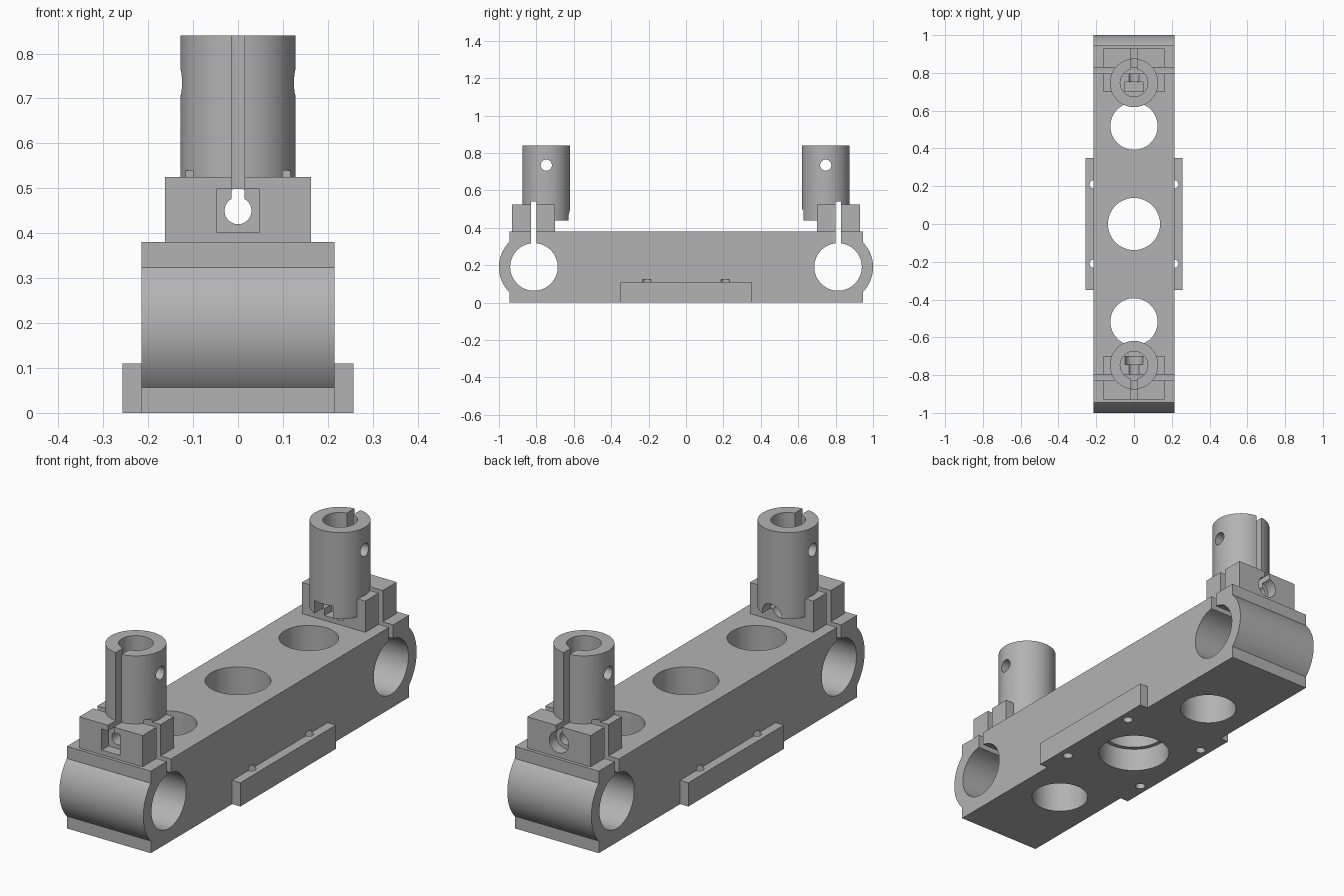
import bpy, bmesh, math
from mathutils import Matrix, Vector

old = bpy.data.objects.get("Cube")
if old:
    bpy.data.objects.remove(old, do_unlink=True)

grey = bpy.data.materials.new("plain grey")
grey.use_nodes = True
colour = (0.45, 0.45, 0.45, 1)
grey.diffuse_color = colour
grey.node_tree.nodes["Principled BSDF"].inputs["Base Color"].default_value = colour


def make(name, bm):
    bmesh.ops.recalc_face_normals(bm, faces=bm.faces)
    mesh = bpy.data.meshes.new(name)
    bm.to_mesh(mesh)
    bm.free()
    mesh.materials.append(grey)
    ob = bpy.data.objects.new(name, mesh)
    bpy.context.scene.collection.objects.link(ob)
    return ob


def box(x0, x1, y0, y1, z0, z1, name="helper"):
    lo, hi = Vector((x0, min(y0, y1), z0)), Vector((x1, max(y0, y1), z1))
    bm = bmesh.new()
    bmesh.ops.create_cube(bm, size=1)
    for v in bm.verts:
        v.co = (lo + hi) / 2 + Vector(a * b for a, b in zip(v.co, hi - lo))
    return make(name, bm)


def cylinder(axis, centre, radius, length, sides=64, name="helper"):
    turn = {"x": Matrix.Rotation(math.pi / 2, 4, "Y"),
            "y": Matrix.Rotation(math.pi / 2, 4, "X"),
            "z": Matrix.Identity(4)}[axis]
    bm = bmesh.new()
    bmesh.ops.create_cone(bm, cap_ends=True, segments=sides, radius1=radius,
                          radius2=radius, depth=length,
                          matrix=Matrix.Translation(centre) @ turn)
    return make(name, bm)


def finish(ob, joins, cuts):
    # Apply every join and cut, then discard the helpers
    for operation, tools in (("UNION", joins), ("DIFFERENCE", cuts)):
        for tool in tools:
            tool.hide_render = True
            mod = ob.modifiers.new("shape", "BOOLEAN")
            mod.operation, mod.object, mod.solver = operation, tool, "EXACT"
    graph = bpy.context.evaluated_depsgraph_get()
    graph.update()
    mesh = bpy.data.meshes.new_from_object(ob.evaluated_get(graph))
    ob.modifiers.clear()
    ob.data = mesh
    mesh.materials.clear()
    mesh.materials.append(grey)
    for p in mesh.polygons:
        p.material_index = 0
    for tool in joins + cuts:
        bpy.data.objects.remove(tool, do_unlink=True)
    bpy.ops.object.select_all(action="DESELECT")
    ob.select_set(True)
    bpy.context.view_layer.objects.active = ob
    bpy.ops.object.shade_smooth_by_angle(angle=math.radians(25))


W, H, END = 0.215, 0.38, 0.945      # bar half width, height, flat end
PIPE_Y, PIPE_Z = 0.813, 0.191       # clamped cross pipe
POST_Y = 0.747                      # upright socket

# Bar: side profile with a bulging round at each end
arc = math.acos((END - 0.81) / 0.19)
half = [(END, 0)]
for i in range(25):
    a = arc * (i / 12 - 1)
    half.append((0.81 + 0.19 * math.cos(a), 0.19 + 0.19 * math.sin(a)))
half.append((END, H))
profile = half + [(-y, z) for y, z in reversed(half)]
bm = bmesh.new()
face = bm.faces.new([bm.verts.new((-W, y, z)) for y, z in profile])
ext = bmesh.ops.extrude_face_region(bm, geom=[face])
bmesh.ops.translate(bm, vec=(2 * W, 0, 0),
                    verts=[v for v in ext["geom"] if isinstance(v, bmesh.types.BMVert)])
bar = make("clamp_bar", bm)

# Side rails, lightening holes, stepped centre hole and screw holes
rails = [box(-0.257, -0.2, -0.35, 0.35, 0, 0.11), box(0.2, 0.257, -0.35, 0.35, 0, 0.11)]
cuts = [cylinder("z", (0, 0, 0.2), 0.138, 1), cylinder("z", (0, 0, 0), 0.157, 0.22)]
for s in (-1, 1):
    cuts.append(cylinder("z", (0, s * 0.518, 0.2), 0.125, 1))
    cuts.append(cylinder("x", (0, s * PIPE_Y, PIPE_Z), 0.127, 1))
    cuts.append(box(-0.4, 0.4, s * PIPE_Y - 0.015, s * PIPE_Y + 0.015, 0.25, 0.6))
    for x in (-0.213, 0.213):
        cuts.append(cylinder("z", (x, s * 0.21, 0), 0.022, 0.25, 24))
finish(bar, rails, cuts)

# Upright split sockets on clamp blocks
for s, name in ((-1, "front_socket"), (1, "back_socket")):
    block = box(-0.162, 0.162, s * 0.70, s * 0.93, H, 0.525, name)
    tube = cylinder("z", (0, s * POST_Y, 0.64), 0.128, 0.40)
    # Screw seats: square on the -y side, round on the +y side
    square_end, round_start = (-0.88, -0.745) if s < 0 else (0.752, 0.88)
    cuts = [
        cylinder("z", (0, s * POST_Y, 0.735), 0.073, 0.60),
        box(-0.015, 0.015, s * POST_Y, s * 1.0, 0.45, 0.9),
        box(-0.4, 0.4, s * PIPE_Y - 0.015, s * PIPE_Y + 0.015, 0.3, 0.54),
        cylinder("x", (0, s * POST_Y, 0.735), 0.03, 1, 32),
        cylinder("y", (0, s * 0.8, 0.45), 0.03, 0.6, 32),
        box(-0.047, 0.047, square_end - 0.2, square_end, 0.402, 0.499),
        cylinder("y", (0, round_start + 0.1, 0.45), 0.049, 0.2, 40),
    ]
    finish(block, [tube], cuts)
